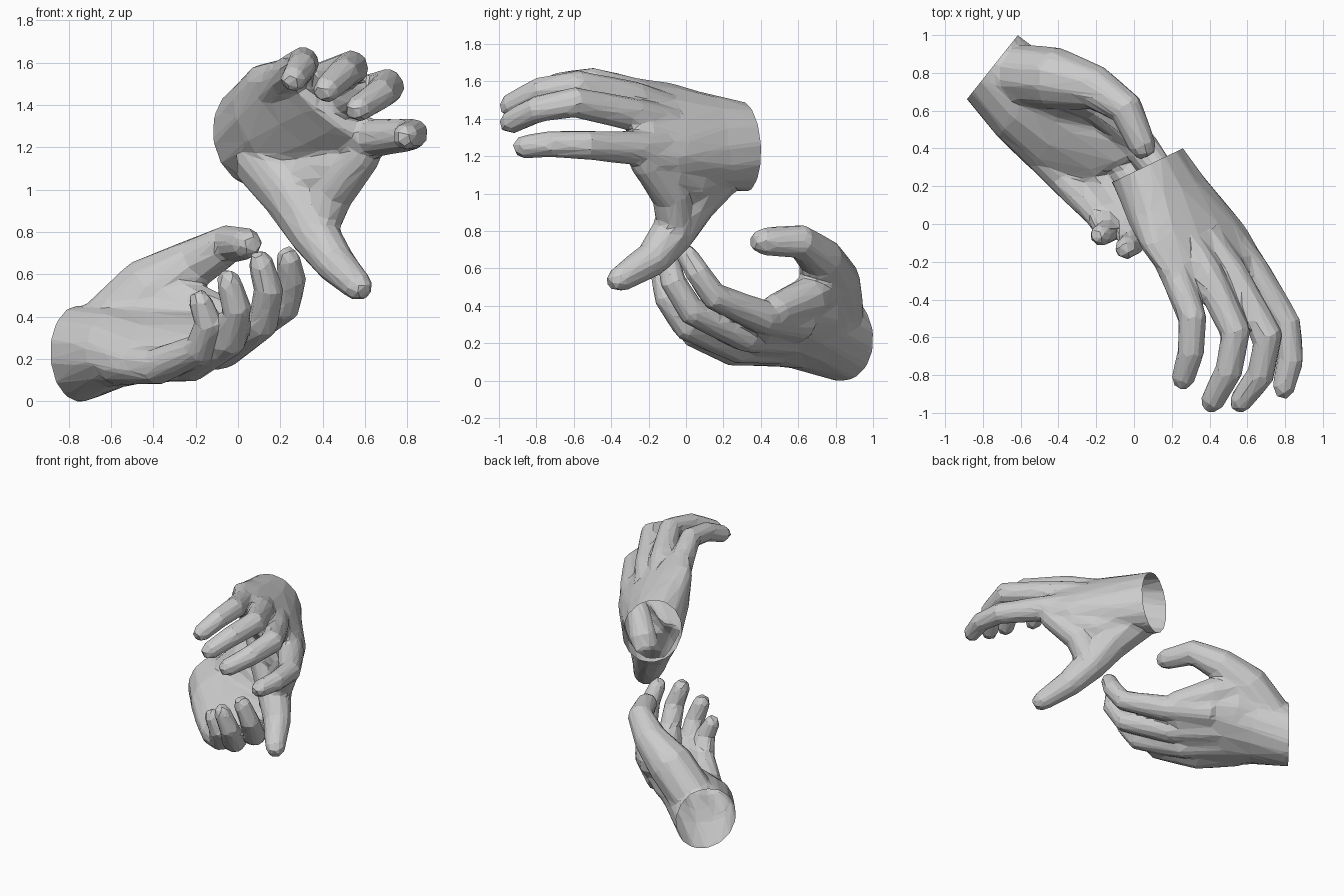
import bpy, bmesh
from math import cos, sin, pi
from mathutils import Vector as V


def solid(rings):
    """Bridge a list of point rings into a closed solid object."""
    bm = bmesh.new()
    vr = [[bm.verts.new(p) for p in r] for r in rings]
    n = len(vr[0])
    for a, b in zip(vr, vr[1:]):
        for i in range(n):
            j = (i + 1) % n
            bm.faces.new((a[i], a[j], b[j], b[i]))
    bm.faces.new(vr[0][::-1])
    bm.faces.new(vr[-1])
    bmesh.ops.recalc_face_normals(bm, faces=bm.faces)
    me = bpy.data.meshes.new("part")
    bm.to_mesh(me)
    bm.free()
    ob = bpy.data.objects.new("part", me)
    bpy.context.collection.objects.link(ob)
    return ob


def tube(pts, sides=10):
    """Tapered round limb through (x, y, z, radius) points with a rounded tip."""
    c = [V(p[:3]) for p in pts]
    r = [p[3] for p in pts]
    end = (c[-1] - c[-2]).normalized()
    c.append(c[-1] + end * r[-1] * 0.8)
    r.append(r[-1] * 0.6)
    u, rings = V((0.3, 0.5, 0.8)), []
    for i in range(len(c)):
        t = (c[min(i + 1, len(c) - 1)] - c[max(i - 1, 0)]).normalized()
        u = (u - t * u.dot(t)).normalized()
        w = t.cross(u)
        rings.append([c[i] + (u * cos(2 * pi * k / sides) + w * sin(2 * pi * k / sides)) * r[i]
                      for k in range(sides)])
    return solid(rings)


def palm(sections, sides=14):
    """Loft of ellipses: (centre, half-width vector, half-thickness)."""
    rings = []
    for i, (c, u, th) in enumerate(sections):
        d = V(sections[min(i + 1, len(sections) - 1)][0]) - V(sections[max(i - 1, 0)][0])
        n = V(u).cross(d).normalized() * th
        rings.append([V(c) + V(u) * cos(2 * pi * k / sides) + n * sin(2 * pi * k / sides)
                      for k in range(sides)])
    return solid(rings)


def bake(ob):
    dg = bpy.context.evaluated_depsgraph_get()
    ob.data = bpy.data.meshes.new_from_object(ob.evaluated_get(dg))
    ob.modifiers.clear()


def keep_largest(bm):
    """Drop every loose island except the biggest one."""
    left, islands = set(bm.verts), []
    while left:
        stack, isl = [left.pop()], []
        while stack:
            v = stack.pop()
            isl.append(v)
            for e in v.link_edges:
                o = e.other_vert(v)
                if o in left:
                    left.remove(o)
                    stack.append(o)
        islands.append(isl)
    islands.sort(key=len)
    for isl in islands[:-1]:
        bmesh.ops.delete(bm, geom=isl, context='VERTS')


def hand(name, sections, limbs, wrist, outward, faces=1400):
    ob = palm(sections)
    ob.name = name
    parts = [tube(l) for l in limbs]
    for p in parts:
        m = ob.modifiers.new("join", 'BOOLEAN')
        m.operation, m.solver, m.object = 'UNION', 'EXACT', p
    bake(ob)
    for p in parts:
        bpy.data.objects.remove(p)
    # blend the joins into one skin
    m = ob.modifiers.new("fuse", 'REMESH')
    m.mode, m.voxel_size = 'VOXEL', 0.013
    m = ob.modifiers.new("soften", 'SMOOTH')
    m.factor, m.iterations = 0.5, 18
    m = ob.modifiers.new("fill", 'DISPLACE')
    m.mid_level, m.strength = 0, 0.006
    bake(ob)
    bm = bmesh.new()
    bm.from_mesh(ob.data)
    keep_largest(bm)
    bm.to_mesh(ob.data)
    bm.free()
    # reduce to flat facets and cut the wrist open
    m = ob.modifiers.new("facets", 'DECIMATE')
    m.ratio = min(1, faces / sum(len(p.vertices) - 2 for p in ob.data.polygons))
    bake(ob)
    bm = bmesh.new()
    bm.from_mesh(ob.data)
    bmesh.ops.bisect_plane(bm, geom=bm.verts[:] + bm.edges[:] + bm.faces[:],
                           plane_co=wrist, plane_no=outward, clear_outer=True)
    for f in bm.faces:
        f.smooth = False
    bm.to_mesh(ob.data)
    bm.free()


# upper hand: palm down, thumb hanging
hand("upper_hand",
     [((-0.05, 0.54, 1.24), (0.08, 0.03, -0.225), 0.20),
      ((0.07, 0.31, 1.25), (0.08, 0.03, -0.225), 0.20),
      ((0.19, 0.10, 1.29), (0.18, 0.07, -0.22), 0.185),
      ((0.32, -0.08, 1.35), (0.26, 0.04, -0.22), 0.135),
      ((0.42, -0.23, 1.39), (0.27, 0.02, -0.21), 0.095),
      ((0.45, -0.30, 1.40), (0.23, 0.02, -0.18), 0.07)],
     [[(0.13, -0.05, 1.43, .085), (0.22, -0.26, 1.53, .083), (0.31, -0.50, 1.60, .072),
       (0.30, -0.68, 1.58, .066), (0.26, -0.82, 1.52, .058)],          # little finger
      [(0.25, -0.05, 1.43, .085), (0.39, -0.27, 1.51, .085), (0.54, -0.58, 1.58, .076),
       (0.50, -0.78, 1.55, .070), (0.415, -0.94, 1.47, .060)],         # ring finger
      [(0.35, -0.03, 1.36, .085), (0.52, -0.27, 1.42, .085), (0.71, -0.60, 1.49, .078),
       (0.67, -0.80, 1.45, .070), (0.565, -0.94, 1.38, .060)],         # middle finger
      [(0.42, 0.00, 1.25, .09), (0.62, -0.24, 1.24, .090), (0.81, -0.53, 1.26, .074),
       (0.83, -0.72, 1.265, .066), (0.79, -0.87, 1.25, .058)],         # index finger
      [(0.12, 0.18, 1.16, .16), (0.26, 0.03, 0.98, .145), (0.36, -0.07, 0.79, .115),
       (0.46, -0.18, 0.65, .092), (0.57, -0.36, 0.54, .066)],          # thumb
      [(0.36, -0.05, 0.80, .10), (0.45, -0.08, 0.99, .10), (0.60, -0.22, 1.17, .08)],
      [(0.20, 0.15, 1.12, .13), (0.36, 0.00, 1.06, .13), (0.50, -0.10, 1.13, .10)]],  # web
     (0.07, 0.31, 1.25), (-0.43, 0.90, 0.0))

# lower hand: palm up, fingers cupped
hand("lower_hand",
     [((-0.92, 1.00, 0.22), (0.13, 0.165, 0.04), 0.225),
      ((-0.75, 0.83, 0.225), (0.13, 0.165, 0.04), 0.225),
      ((-0.56, 0.65, 0.26), (0.15, 0.19, 0.08), 0.185),
      ((-0.36, 0.50, 0.26), (0.20, 0.19, 0.12), 0.135),
      ((-0.17, 0.36, 0.25), (0.25, 0.12, 0.12), 0.10),
      ((-0.12, 0.30, 0.26), (0.21, 0.10, 0.11), 0.07)],
     [[(-0.58, 0.47, 0.18, .10), (-0.38, 0.25, 0.165, .085), (-0.18, 0.04, 0.25, .070),
       (-0.14, -0.04, 0.37, .062), (-0.18, -0.06, 0.475, .053)],       # little finger
      [(-0.44, 0.50, 0.18, .09), (-0.22, 0.28, 0.18, .085), (-0.03, 0.00, 0.29, .072),
       (-0.005, -0.10, 0.44, .066), (-0.045, -0.13, 0.57, .056)],      # ring finger
      [(-0.32, 0.56, 0.23, .09), (-0.07, 0.32, 0.24, .085), (0.12, 0.03, 0.37, .072),
       (0.145, -0.07, 0.53, .066), (0.105, -0.10, 0.66, .056)],        # middle finger
      [(-0.22, 0.62, 0.31, .10), (0.04, 0.41, 0.34, .088), (0.225, 0.15, 0.45, .070),
       (0.255, 0.06, 0.58, .064), (0.235, 0.00, 0.68, .053)],          # index finger
      [(-0.62, 0.79, 0.33, .16), (-0.41, 0.77, 0.53, .160), (-0.20, 0.72, 0.655, .115),
       (-0.04, 0.61, 0.745, .088), (0.045, 0.41, 0.745, .070)],        # thumb
      [(-0.38, 0.74, 0.50, .13), (-0.19, 0.65, 0.44, .11), (0.00, 0.47, 0.37, .085)],
      [(-0.58, 0.75, 0.32, .16), (-0.36, 0.68, 0.36, .15), (-0.18, 0.59, 0.36, .10)]],  # web
     (-0.75, 0.83, 0.23), (-0.78, 0.62, 0.0))
